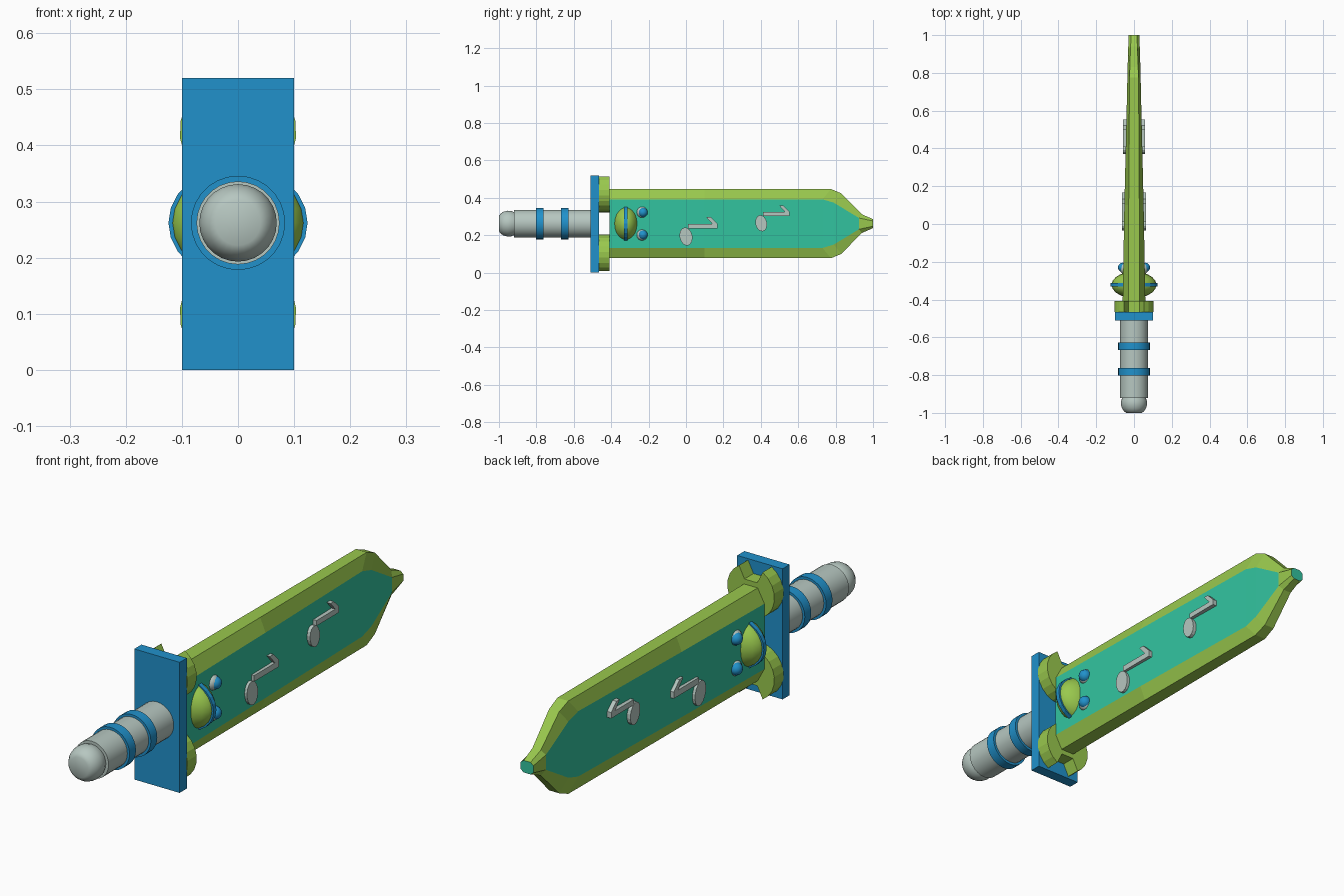
import bpy, bmesh, math
from mathutils import Matrix, Vector

if "Cube" in bpy.data.objects:
    bpy.data.objects.remove(bpy.data.objects["Cube"])

CZ = 0.262  # height of the sword's long axis


def material(name, rgb):
    m = bpy.data.materials.new(name)
    m.diffuse_color = (*rgb, 1)
    m.use_nodes = True
    m.node_tree.nodes["Principled BSDF"].inputs["Base Color"].default_value = m.diffuse_color
    return m


GREEN = material("leaf green", (0.32, 0.58, 0.075))
TEAL = material("teal", (0.033, 0.55, 0.35))
BLUE = material("blue", (0.015, 0.285, 0.60))
GREY = material("pale grey", (0.47, 0.57, 0.53))


def finish(name, bm, mats, smooth=None):
    bmesh.ops.recalc_face_normals(bm, faces=bm.faces)
    me = bpy.data.meshes.new(name)
    bm.to_mesh(me)
    bm.free()
    for m in mats:
        me.materials.append(m)
    ob = bpy.data.objects.new(name, me)
    bpy.context.collection.objects.link(ob)
    if smooth:
        bpy.ops.object.select_all(action='DESELECT')
        ob.select_set(True)
        bpy.context.view_layer.objects.active = ob
        bpy.ops.object.shade_smooth_by_angle(angle=math.radians(smooth))
    return ob


def lathe(name, profile, mat, n=28):
    """Turn (y, radius) points around the sword's long axis."""
    bm = bmesh.new()
    rings = [[bm.verts.new((r * math.cos(2 * math.pi * i / n), y,
                            CZ + r * math.sin(2 * math.pi * i / n))) for i in range(n)]
             for y, r in profile]
    for a, b in zip(rings, rings[1:]):
        for i in range(n):
            bm.faces.new((a[i], a[(i + 1) % n], b[(i + 1) % n], b[i]))
    bm.faces.new(rings[0])
    bm.faces.new(rings[-1])
    return finish(name, bm, [mat], 35)


def prism(name, pts, axis, lo, hi, mat):
    """Extrude a flat outline along x (points are y,z) or y (points are x,z)."""
    bm = bmesh.new()
    ends = []
    for d in (lo, hi):
        ends.append([bm.verts.new((d, a, b) if axis == 'x' else (a, d, b)) for a, b in pts])
    n = len(pts)
    for i in range(n):
        j = (i + 1) % n
        bm.faces.new((ends[0][i], ends[0][j], ends[1][j], ends[1][i]))
    bm.faces.new(ends[0])
    bm.faces.new(ends[1])
    return finish(name, bm, [mat])


def ellipsoid(name, centre, radii, mat, u=20, v=12):
    bm = bmesh.new()
    bmesh.ops.create_uvsphere(bm, u_segments=u, v_segments=v, radius=1,
                              matrix=Matrix.LocRotScale(Vector(centre), None, Vector(radii)))
    return finish(name, bm, [mat], 40)


# Handle, its rounded end and two grip rings
lathe("handle", [(-0.92, 0.074), (-0.505, 0.074)], GREY)
lathe("pommel", [(-1.0, 0.04), (-0.992, 0.053), (-0.975, 0.064), (-0.955, 0.069),
                 (-0.935, 0.068), (-0.915, 0.06)], GREY)
for k, y in enumerate((-0.782, -0.648)):
    lathe(f"grip_ring_{k + 1}", [(y - 0.02, 0.07), (y - 0.02, 0.084),
                                 (y + 0.02, 0.084), (y + 0.02, 0.07)], BLUE)

# Guard plate
prism("guard", [(-0.1, 0), (0.1, 0), (0.1, 0.52), (-0.1, 0.52)], 'y', -0.51, -0.465, BLUE)

# Notched round lobes joining guard and blade
for name, s in (("upper_lobe", 1), ("lower_lobe", -1)):
    r, start = 0.104, math.radians(60)
    pts = []
    for i in range(19):
        a = start - i * (math.radians(300)) / 18
        pts.append((r * math.cos(a), CZ + s * (0.163 + r * math.sin(a))))
    pts += [(-0.028, CZ + s * 0.205), (0.028, CZ + s * 0.205)]
    prism(name, pts, 'y', -0.466, -0.408, GREEN)

# Blade: eight-sided sections with bevelled edges and teal side panels
# (edge y, edge half height, edge half thickness, panel y, panel half height, panel x)
stations = [
    (-0.41, 0.185, 0.030, -0.41, 0.130, 0.060),
    (0.10, 0.185, 0.028, 0.10, 0.130, 0.051),
    (0.775, 0.185, 0.024, 0.73, 0.130, 0.036),
    (0.83, 0.162, 0.022, 0.79, 0.112, 0.035),
    (0.94, 0.050, 0.018, 0.925, 0.030, 0.031),
    (1.00, 0.024, 0.015, 1.00, 0.014, 0.028)]
bm = bmesh.new()
rows = []
for ey, eh, ex, py, ph, px in stations:
    ring = [(px, py, -ph), (px, py, ph), (ex, ey, eh), (-ex, ey, eh),
            (-px, py, ph), (-px, py, -ph), (-ex, ey, -eh), (ex, ey, -eh)]
    rows.append([bm.verts.new((x, y, CZ + z)) for x, y, z in ring])
for k, (a, b) in enumerate(zip(rows, rows[1:])):
    for i in range(8):
        j = (i + 1) % 8
        f = bm.faces.new((a[i], a[j], b[j], b[i]))
        f.material_index = 1 if i in (0, 4) and k < 4 else 0
bm.faces.new(rows[0])
bm.faces.new(rows[-1]).material_index = 1
finish("blade", bm, [GREEN, TEAL])

# Domed boss through the blade base with a blue band around it
ellipsoid("boss", (0, -0.322, CZ), (0.119, 0.07, 0.098), GREEN)
band = [(0.124 * math.cos(2 * math.pi * i / 24), CZ + 0.102 * math.sin(2 * math.pi * i / 24))
        for i in range(24)]
prism("boss_band", band, 'y', -0.331, -0.313, BLUE)

# Small blue beads in pale sockets, on both sides
for side, sx in (("right", 1), ("left", -1)):
    for level, sz in (("upper", 1), ("lower", -1)):
        ellipsoid(f"{side}_{level}_socket", (sx * 0.052, -0.235, CZ + sz * 0.061),
                  (0.024, 0.03, 0.03), GREY, 14, 8)
        ellipsoid(f"{side}_{level}_bead", (sx * 0.06, -0.23, CZ + sz * 0.06),
                  (0.025, 0.025, 0.025), BLUE, 14, 8)

# Raised ornaments running through the blade: tilted disc plus hooked bar
for k, (y, z, s, x) in enumerate(((0.0, 0.193, 1.0, 0.064), (0.402, 0.264, 0.9, 0.058))):
    tilt = math.radians(12)
    disc = []
    for i in range(16):
        a = 2 * math.pi * i / 16
        u, v = 0.034 * s * math.cos(a), 0.049 * s * math.sin(a)
        disc.append((y + u * math.cos(tilt) - v * math.sin(tilt),
                     z + u * math.sin(tilt) + v * math.cos(tilt)))
    prism(f"ornament_disc_{k + 1}", disc, 'x', -x, x, GREY)
    bar = [(0.01, 0.042), (0.168, 0.042), (0.168, 0.068), (0.132, 0.104),
           (0.108, 0.104), (0.142, 0.066), (0.01, 0.066)]
    prism(f"ornament_bar_{k + 1}", [(y + a * s, z + b * s) for a, b in bar], 'x', -x, x, GREY)
